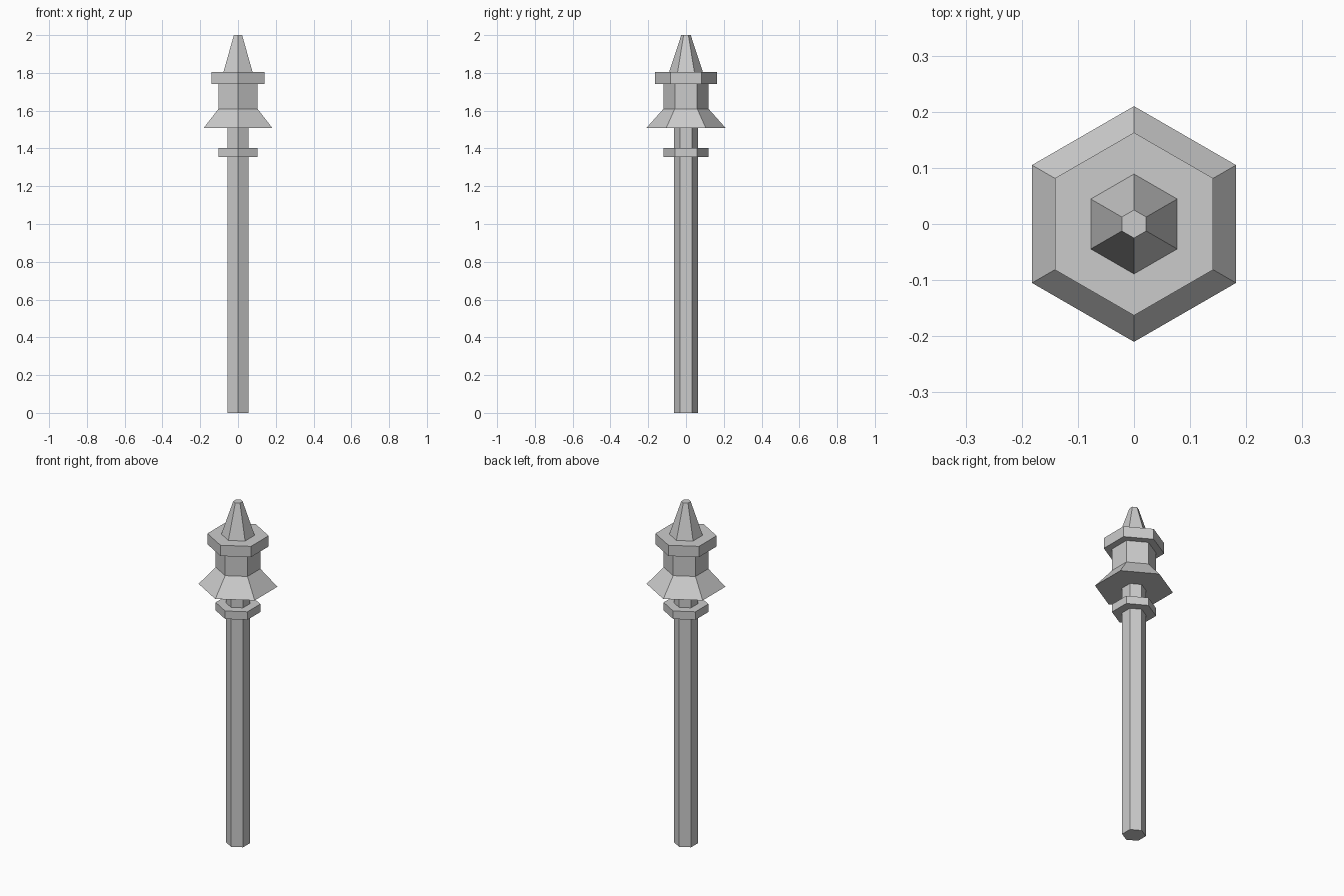
import bpy, bmesh
from math import sin, cos, pi

if "Cube" in bpy.data.objects:
    bpy.data.objects.remove(bpy.data.objects["Cube"])

SIDES = 6


def turned(name, profile):
    """Hexagonal part from (radius, z) points, with corners on the y axis."""
    bm = bmesh.new()
    rings = []
    for r, z in profile:
        rings.append([bm.verts.new((r * sin(2 * pi * i / SIDES),
                                    -r * cos(2 * pi * i / SIDES), z))
                      for i in range(SIDES)])
    for a, b in zip(rings, rings[1:]):
        for i in range(SIDES):
            j = (i + 1) % SIDES
            bm.faces.new((a[i], a[j], b[j], b[i]))
    bm.faces.new(rings[0][::-1])
    bm.faces.new(rings[-1])
    bmesh.ops.recalc_face_normals(bm, faces=bm.faces)
    mesh = bpy.data.meshes.new(name)
    bm.to_mesh(mesh)
    bm.free()
    obj = bpy.data.objects.new(name, mesh)
    bpy.context.collection.objects.link(obj)
    return obj


# Post with its collar
turned("post", [(0.064, 0), (0.064, 1.356), (0.119, 1.356),
                (0.119, 1.403), (0.064, 1.403), (0.064, 1.508)])

# Head: flared skirt, drum, cap rim and blunt spire
turned("head", [(0.21, 1.508), (0.119, 1.61), (0.119, 1.742),
                (0.163, 1.742), (0.163, 1.805), (0.089, 1.805),
                (0.025, 2.0)])
